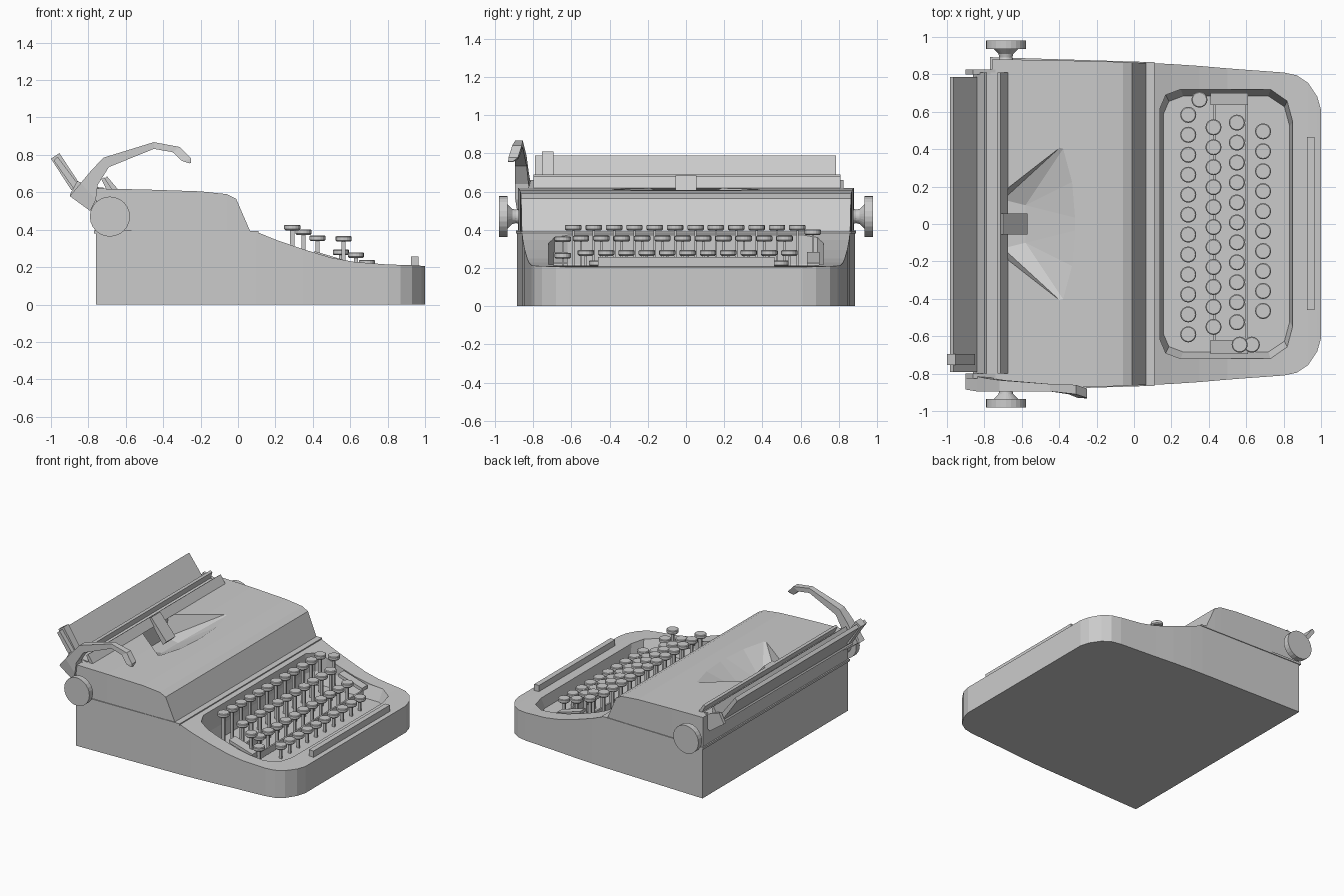
import bpy, bmesh, math
from mathutils import Matrix

if "Cube" in bpy.data.objects:
    bpy.data.objects.remove(bpy.data.objects["Cube"])


def finish(bm, name):
    bmesh.ops.recalc_face_normals(bm, faces=bm.faces)
    me = bpy.data.meshes.new(name)
    bm.to_mesh(me)
    bm.free()
    ob = bpy.data.objects.new(name, me)
    bpy.context.collection.objects.link(ob)
    return ob


def skin(name, rings):
    """Closed skin through a list of equal-length vertex rings."""
    bm = bmesh.new()
    vs = [[bm.verts.new(p) for p in r] for r in rings]
    n = len(vs[0])
    for a, b in zip(vs, vs[1:]):
        for i in range(n):
            j = (i + 1) % n
            bm.faces.new((a[i], a[j], b[j], b[i]))
    bm.faces.new(vs[0])
    bm.faces.new(vs[-1])
    return finish(bm, name)


def shell(name, stations, z0):
    """Stations (x, half width, top z) running from back to front."""
    return skin(name, [[(x, -w, z0), (x, w, z0), (x, w, z), (x, -w, z)]
                       for x, w, z in stations])


def prism(name, prof, y0, y1):
    return skin(name, [[(x, y, z) for x, z in prof] for y in (y0, y1)])


def box(name, x0, x1, y0, y1, z0, z1):
    return prism(name, [(x0, z0), (x1, z0), (x1, z1), (x0, z1)], y0, y1)


def lathe(name, prof, origin, axis='Z', n=16):
    """Profile of (radius, height) rings."""
    ob = skin(name, [[(r * math.cos(2 * math.pi * i / n),
                       r * math.sin(2 * math.pi * i / n), h) for i in range(n)]
                     for r, h in prof])
    if axis != 'Z':
        ob.data.transform(Matrix.Rotation(math.radians(-90 if axis == 'Y' else 90), 4, 'X'))
    ob.data.transform(Matrix.Translation(origin))
    return ob


def cut(ob, cutter):
    m = ob.modifiers.new("cut", 'BOOLEAN')
    m.operation = 'DIFFERENCE'
    m.solver = 'EXACT'
    m.object = cutter
    cutter.hide_render = True
    bpy.context.view_layer.objects.active = ob
    bpy.ops.object.modifier_apply(modifier=m.name)
    bpy.data.objects.remove(cutter)


# Lower body, sloping to a rounded front
body = shell("body", [(-.76, .885, .39), (.1, .86, .388), (.2, .855, .347),
                      (.35, .845, .295), (.5, .832, .25), (.62, .823, .228),
                      (.8, .81, .214), (.87, .795, .212), (.93, .755, .21),
                      (.98, .68, .207), (1, .61, .205)], 0)

# Keyboard well
half = [(.14, .62), (.17, .69), (.25, .72), (.73, .72), (.82, .66), (.85, .55)]
loop = half + [(x, -y) for x, y in reversed(half)]
cut(body, skin("well_cutter", [[(.5 + (x - .5) * s, y * s, z) for x, y in loop]
                               for s, z in ((.95, .13), (1, .22), (1, .6))]))

# Top cover and its seam lip
cover = shell("top_cover", [(-.76, .88, .62), (-.5, .877, .615), (-.2, .87, .605),
                            (-.06, .866, .59), (-.01, .864, .565), (.065, .86, .392)], .388)
shell("seam_lip", [(-.77, .892, .396), (.11, .865, .392)], .38)

# Fan-shaped type basket opening
bm = bmesh.new()
for s in (-1, 1):
    for p in ((-.71, .17, .64), (-.34, .46, .64), (-.28, .25, .64), (-.26, .02, .64),
              (-.70, .13, .46), (-.58, .10, .46)):
        bm.verts.new((p[0], s * p[1], p[2]))
bmesh.ops.convex_hull(bm, input=bm.verts)
cut(cover, finish(bm, "basket_cutter"))
prism("type_guide", [(-.72, .67), (-.70, .685), (-.57, .53), (-.60, .50)], -.055, .055)

# Carriage, rails and paper table
prism("carriage", [(-.86, .57), (-.77, .51), (-.72, .55), (-.72, .625), (-.83, .635)], -.8, .81)
prism("front_rail", [(-.73, .67), (-.715, .68), (-.675, .62), (-.70, .61)], -.8, .81)
prism("rear_rail", [(-.84, .62), (-.80, .62), (-.785, .68), (-.80, .69)], -.8, .81)
prism("paper_table", [(-.985, .77), (-.965, .79), (-.83, .61), (-.855, .585)], -.79, .785)
prism("paper_guide", [(-1, .78), (-.955, .81), (-.85, .65), (-.89, .61)], -.755, -.695)
for s in (-1, 1):
    prism("carriage_end", [(-.9, .585), (-.78, .50), (-.73, .53), (-.74, .62), (-.86, .66)],
          s * .80, s * .825)

# Platen knobs on both ends
for s, ax in ((1, 'Y'), (-1, '-Y')):
    lathe("platen_knob", [(.045, .86), (.035, .89), (.04, .91), (.065, .935),
                          (.107, .936), (.107, .98)], (-.685, 0, .47), ax, 24)

# Carriage return lever: sections (top x,z, bottom x,z, y centre, half width)
lever = [(-.90, .58, -.79, .50, -.85, .035), (-.84, .65, -.76, .56, -.855, .04),
         (-.79, .71, -.75, .64, -.86, .035), (-.72, .785, -.69, .735, -.865, .03),
         (-.45, .868, -.45, .832, -.875, .02), (-.31, .842, -.35, .815, -.885, .025),
         (-.25, .78, -.30, .768, -.905, .025), (-.25, .757, -.26, .755, -.92, .012)]
skin("return_lever", [[(a, y - w, b), (a, y + w, b), (c, y + w, d), (c, y - w, d)]
                      for a, b, c, d, y, w in lever])


# Keys: round caps on thin stems
def key(x, y, z):
    lathe("key_cap", [(.036, -.016), (.043, -.009), (.043, .01), (.038, .014)], (x, y, z))
    box("key_stem", x - .011, x + .011, y - .006, y + .006, .12, z - .01)


for x, z, y0, n in ((.29, .412, -.59, 12), (.425, .355, -.55, 11),
                    (.55, .28, -.525, 11), (.69, .225, -.465, 10)):
    for i in range(n):
        key(x, y0 + i * .1067, z)
for p in ((.35, .665, .388), (.565, -.645, .352), (.63, -.645, .265)):
    key(*p)

# Shift plates, key frame and space bar
for y0, y1 in ((.635, .70), (-.695, -.62)):
    prism("shift_plate", [(.41, .285), (.41, .26), (.61, .20), (.61, .225)], y0, y1)
for x in (.43, .60):
    box("key_frame_bar", x - .006, x + .006, -.66, .66, .15, .20)
box("space_bar", .925, .965, -.46, .465, .19, .257)
